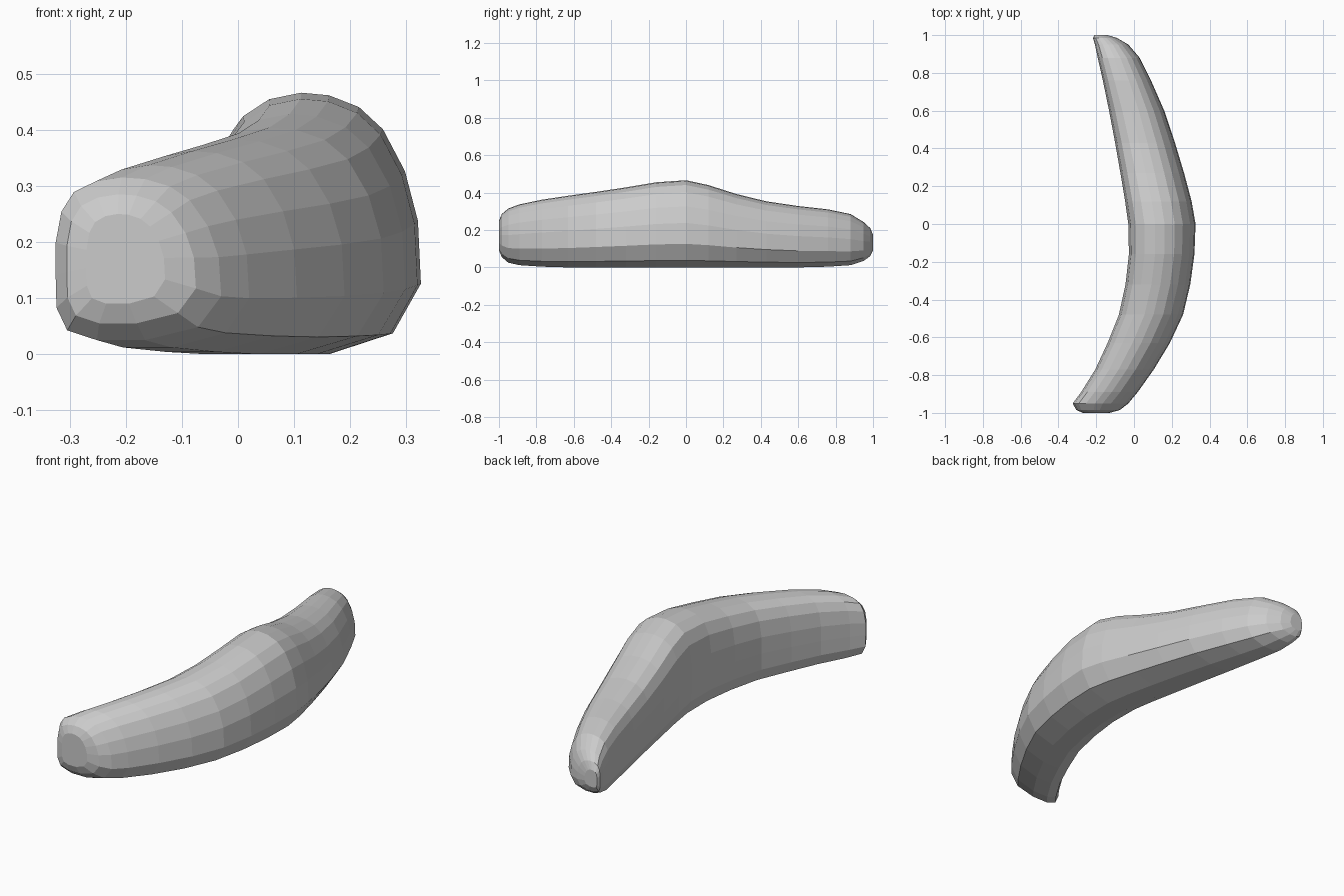
import bpy, bmesh

# Cross-section in unit width / unit height: flat base, rounded top
PROFILE = [(.25, 0), (.54, 0), (.86, .08), (1, .27), (.985, .51), (.92, .7),
           (.81, .86), (.69, .945), (.54, .99), (.4, 1), (.24, .975),
           (.11, .91), (.035, .79), (0, .6), (0, .4), (.005, .2), (.07, .06)]

# Stations along the length: y, inner x, outer x, bottom z, top z
STATIONS = [(-1, -.27, -.13, .09, .25), (-.985, -.305, -.075, .055, .285),
            (-.95, -.325, -.03, .025, .315), (-.89, -.28, .02, .012, .337),
            (-.77, -.205, .105, .004, .362), (-.63, -.14, .19, 0, .383),
            (-.48, -.08, .26, 0, .404), (-.32, -.045, .298, 0, .428),
            (-.16, -.027, .32, 0, .455), (0, -.03, .326, 0, .466),
            (.12, -.047, .305, 0, .44), (.27, -.072, .265, 0, .392),
            (.43, -.1, .217, 0, .353), (.6, -.132, .16, 0, .328),
            (.76, -.165, .09, .004, .31), (.88, -.192, .03, .012, .285),
            (.95, -.207, -.03, .035, .242), (.985, -.217, -.09, .06, .21),
            (1, -.21, -.14, .09, .175)]

bm = bmesh.new()
rings = []
for y, x0, x1, z0, z1 in STATIONS:
    rings.append([bm.verts.new((x0 + u * (x1 - x0), y, z0 + v * (z1 - z0)))
                  for u, v in PROFILE])

# Skin between neighbouring sections, then close both ends
n = len(PROFILE)
for a, b in zip(rings, rings[1:]):
    for i in range(n):
        j = (i + 1) % n
        bm.faces.new((a[i], a[j], b[j], b[i]))
bm.faces.new(rings[0])
bm.faces.new(rings[-1])
bmesh.ops.recalc_face_normals(bm, faces=bm.faces)

mesh = bpy.data.meshes.new("curved_body")
bm.to_mesh(mesh)
bm.free()
body = bpy.data.objects.new("curved_body", mesh)
bpy.context.collection.objects.link(body)
